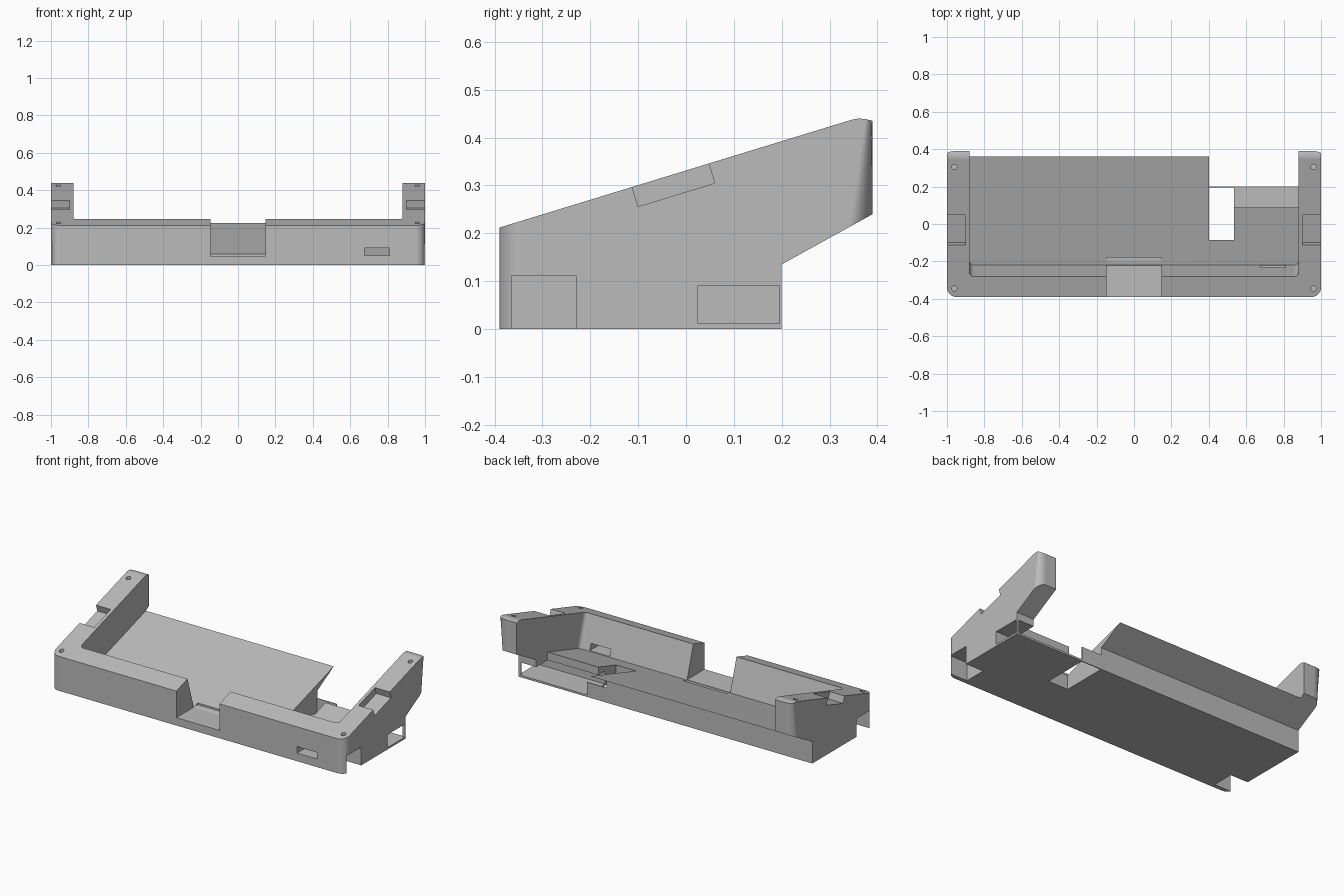
import bpy, bmesh
from mathutils import Vector

if "Cube" in bpy.data.objects:
    bpy.data.objects.remove(bpy.data.objects["Cube"], do_unlink=True)

SLOPE = 0.306
grey = bpy.data.materials.new("mid grey plastic")
grey.use_nodes = True
grey.diffuse_color = (0.5, 0.5, 0.5, 1)
grey.node_tree.nodes["Principled BSDF"].inputs["Base Color"].default_value = (0.5, 0.5, 0.5, 1)


def prism(name, profile, x0, x1, round_edge=None, radius=0.05):
    """Side profile in (y, z) extruded along x; chosen edges are rounded."""
    bm = bmesh.new()
    face = bm.faces.new([bm.verts.new((x0, y, z)) for y, z in profile])
    ext = bmesh.ops.extrude_face_region(bm, geom=[face])
    moved = [g for g in ext["geom"] if isinstance(g, bmesh.types.BMVert)]
    bmesh.ops.translate(bm, verts=moved, vec=(x1 - x0, 0, 0))
    bmesh.ops.recalc_face_normals(bm, faces=bm.faces)
    if round_edge:
        edges = [e for e in bm.edges if round_edge(*[v.co for v in e.verts])]
        bmesh.ops.bevel(bm, geom=edges, offset=radius, segments=8,
                        profile=0.5, affect='EDGES')
    mesh = bpy.data.meshes.new(name)
    bm.to_mesh(mesh)
    bm.free()
    mesh.materials.append(grey)
    ob = bpy.data.objects.new(name, mesh)
    bpy.context.collection.objects.link(ob)
    return ob


def box(name, x, y, z):
    return prism(name, [(y[0], z[0]), (y[1], z[0]), (y[1], z[1]), (y[0], z[1])], *x)


def post(x, y):
    bpy.ops.mesh.primitive_cylinder_add(vertices=16, radius=0.014, depth=0.2,
                                        location=(x, y, 0.22 + SLOPE * (y + 0.39)))
    return bpy.context.object


# Wedge-shaped housing with rounded outer corners
housing = prism("keyboard_housing",
                [(-0.39, 0), (0.2, 0), (0.2, 0.135), (0.39, 0.24), (0.39, 0.435),
                 (0.375, 0.439), (0.36, 0.44), (0.345, 0.437), (-0.39, 0.212)], -1, 1,
                lambda a, b: abs(a.y - b.y) < 1e-4 and abs(a.z - b.z) > 0.1 and abs(a.y) > 0.38)

# Inclined tray, open at the back
cutters = [prism("tray", [(-0.22, 0.046), (0.45, 0.251), (0.45, 0.6), (-0.39, 0.6)],
                 -0.88, 0.88,
                 lambda a, b: abs(a.x - b.x) < 1e-4 and max(a.y, b.y) < -0.2, 0.025)]

# Openings in the front wall
cutters += [box("front_gap", (-0.147, 0.147), (-0.5, -0.18), (0.048, 0.6)),
            box("front_slot", (0.675, 0.81), (-0.5, -0.212), (0.05, 0.09))]

# Connector bay at the rear left corner
cutters += [box("overhang_cut", (0.4, 0.88), (0.2, 0.6), (-0.1, 0.6)),
            box("floor_hole", (0.4, 0.535), (-0.085, 0.195), (-0.1, 0.6)),
            box("low_rear_wall", (0.4, 0.54), (0.185, 0.25), (0.09, 0.6)),
            box("bay_top", (0.535, 0.88), (0.088, 0.25), (0.012, 0.6)),
            box("side_window", (0.53, 1.1), (0.025, 0.195), (0.012, 0.091)),
            box("bay_rear", (0.536, 0.985), (0.15, 0.25), (0.012, 0.091))]

# Mirrored details: grip notches, foot recesses and screw holes
for s in (-1, 1):
    cutters.append(prism("arm_notch", [(-0.1, 0.256), (0.06, 0.305), (0.03, 0.403), (-0.13, 0.354)],
                         *sorted((s * 0.9, s * 1.1))))
    cutters.append(box("foot_recess", sorted((s * 0.88, s * 1.1)), (-0.365, -0.23), (-0.1, 0.112)))
    cutters += [post(s * 0.96, y) for y in (-0.345, 0.305)]

# Cut everything out of the housing, then discard the cutters
for c in cutters:
    c.hide_render = True
    mod = housing.modifiers.new("cut", 'BOOLEAN')
    mod.operation = 'DIFFERENCE'
    mod.solver = 'EXACT'
    mod.object = c
graph = bpy.context.evaluated_depsgraph_get()
result = bpy.data.meshes.new_from_object(housing.evaluated_get(graph))
housing.modifiers.clear()
housing.data = result
result.materials.clear()
result.materials.append(grey)
for p in result.polygons:
    p.material_index = 0
for c in cutters:
    bpy.data.objects.remove(c, do_unlink=True)

# Smooth rounded corners, keep all other edges crisp
bpy.ops.object.select_all(action='DESELECT')
housing.select_set(True)
bpy.context.view_layer.objects.active = housing
bpy.ops.object.shade_smooth_by_angle(angle=0.5)
weighted = housing.modifiers.new("even_normals", 'WEIGHTED_NORMAL')
weighted.keep_sharp = True
